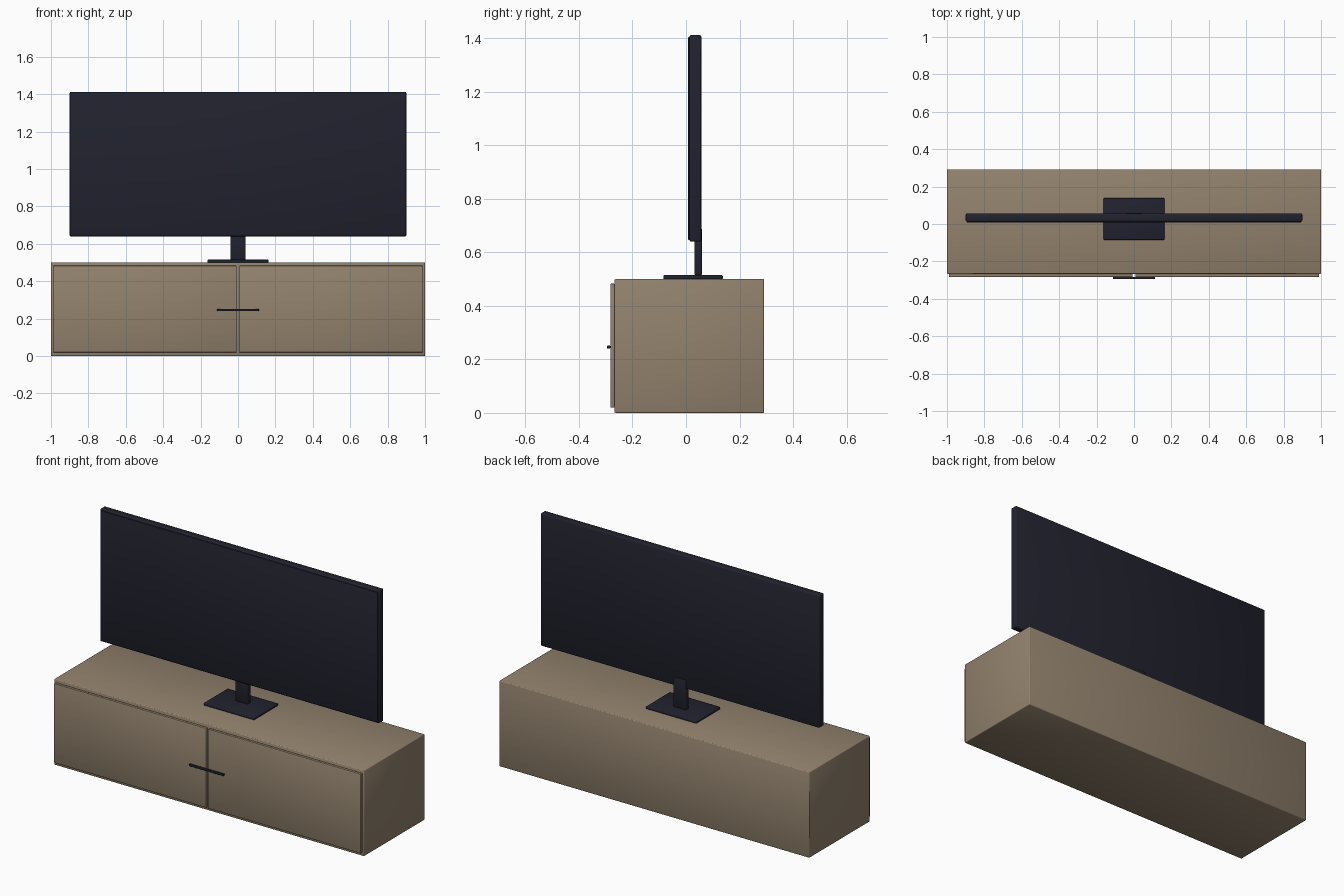
import bpy
import math

old = bpy.data.objects.get("Cube")
if old:
    bpy.data.objects.remove(old, do_unlink=True)


def material(name, rgb):
    m = bpy.data.materials.new(name)
    m.use_nodes = True
    m.diffuse_color = (*rgb, 1)
    m.node_tree.nodes["Principled BSDF"].inputs["Base Color"].default_value = (*rgb, 1)
    return m


wood = material("warm taupe wood", (0.29, 0.225, 0.155))
black = material("blue black plastic", (0.015, 0.016, 0.027))


def box(name, x, y, z, mat, bevel):
    """Rounded box spanning the given (low, high) ranges."""
    spans = (x, y, z)
    bpy.ops.mesh.primitive_cube_add(size=1, location=[(a + b) / 2 for a, b in spans])
    ob = bpy.context.object
    ob.name = name
    ob.scale = [b - a for a, b in spans]
    bpy.ops.object.transform_apply(location=False, rotation=False, scale=True)
    ob.data.materials.append(mat)
    mod = ob.modifiers.new("soft edges", "BEVEL")
    mod.width = bevel
    mod.segments = 2
    bpy.ops.object.modifier_apply(modifier=mod.name)
    bpy.ops.object.shade_smooth_by_angle(angle=math.radians(60))
    return ob


# Cabinet with two doors
box("cabinet_body", (-1, 1), (-0.267, 0.292), (0, 0.5), wood, 0.004)
for side, s in (("left", 1), ("right", -1)):
    x = sorted((s * 0.007, s * 0.99))
    box(side + "_door", x, (-0.283, -0.267), (0.02, 0.483), wood, 0.003)

# Handle bar across the gap between the doors
box("door_handle", (-0.112, 0.112), (-0.295, -0.283), (0.24, 0.252), black, 0.003)

# Television on its stand
box("stand_base", (-0.163, 0.163), (-0.085, 0.138), (0.5, 0.515), black, 0.004)
box("stand_neck", (-0.04, 0.04), (0.031, 0.06), (0.515, 0.69), black, 0.005)
box("television_body", (-0.9, 0.9), (0.013, 0.057), (0.64, 1.412), black, 0.006)
box("television_screen", (-0.893, 0.893), (0.008, 0.016), (0.647, 1.405), black, 0.002)
